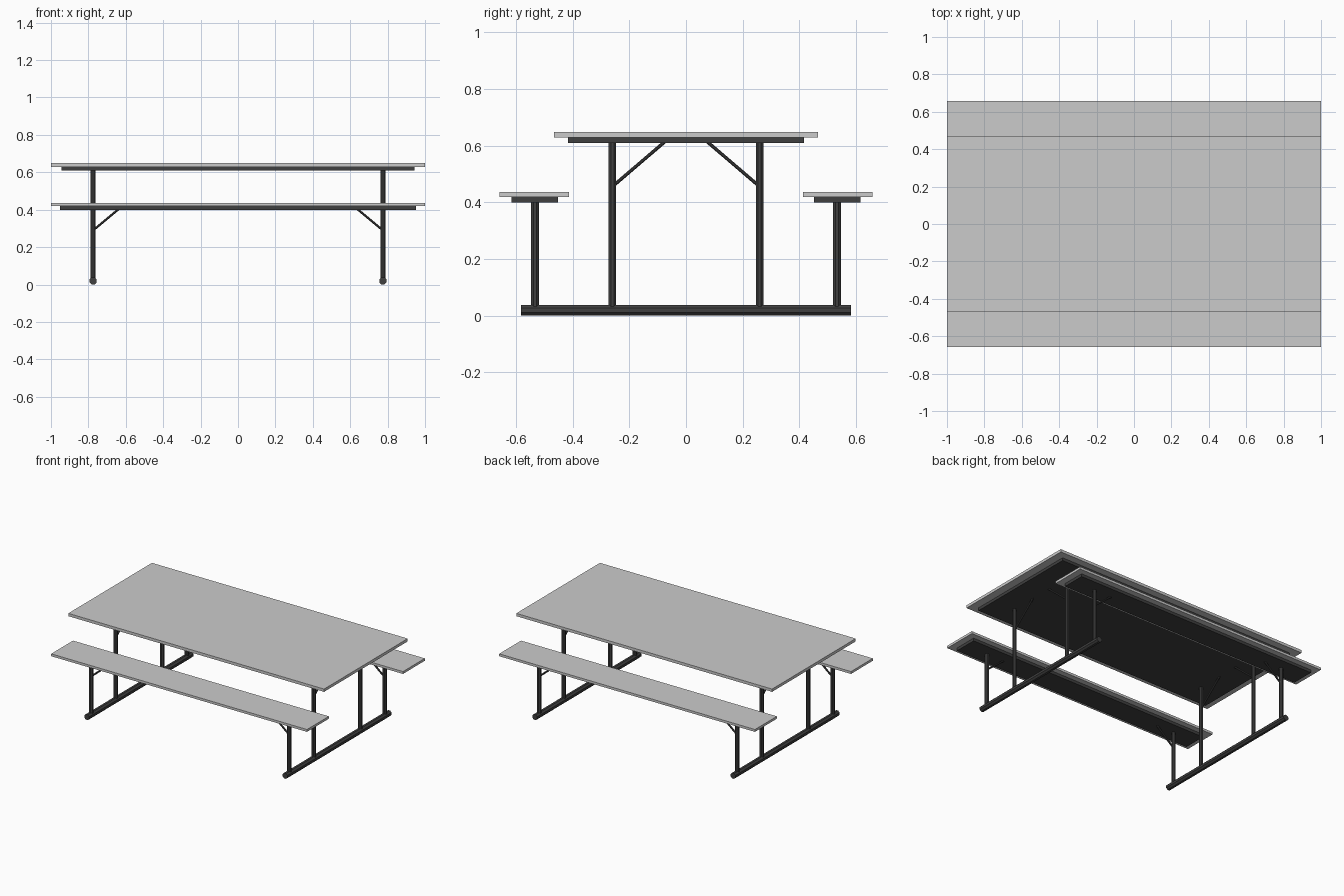
import bpy
from mathutils import Vector, Matrix
from math import pi, cos

if "Cube" in bpy.data.objects:
    bpy.data.objects.remove(bpy.data.objects["Cube"])

dark = bpy.data.materials.new("dark_metal")
dark.diffuse_color = (0.05, 0.05, 0.05, 1)
dark.use_nodes = True
dark.node_tree.nodes["Principled BSDF"].inputs["Base Color"].default_value = dark.diffuse_color


def slab(name, x, y0, y1, z0, z1, mat=None):
    """Box centred on x with half length x."""
    bpy.ops.mesh.primitive_cube_add(size=1)
    ob = bpy.context.object
    ob.name = name
    ob.data.transform(Matrix.Diagonal((2 * x, y1 - y0, z1 - z0, 1)))
    ob.location = (0, (y0 + y1) / 2, (z0 + z1) / 2)
    if mat:
        ob.data.materials.append(mat)
    return ob


def tube(name, a, b, r, sides=8):
    """Faceted tube from a to b; r is the distance to the flats."""
    a, b = Vector(a), Vector(b)
    d = b - a
    bpy.ops.mesh.primitive_cylinder_add(vertices=sides, radius=r / cos(pi / sides), depth=d.length)
    ob = bpy.context.object
    ob.name = name
    ob.data.transform(Matrix.Rotation(pi / sides, 4, 'Z'))
    ob.data.transform(d.to_track_quat('Z', 'Y').to_matrix().to_4x4())
    ob.location = (a + b) / 2
    ob.data.materials.append(dark)
    return ob


# Table top and its under-frame
slab("table_top", 1.0, -0.467, 0.467, 0.63, 0.65)
slab("table_underframe", 0.943, -0.417, 0.417, 0.61, 0.63, dark)

# Benches and their under-frames
for s, side in ((-1, "front"), (1, "back")):
    ys = sorted((s * 0.414, s * 0.658))
    slab(side + "_bench_seat", 1.0, *ys, 0.42, 0.437)
    ys = sorted((s * 0.452, s * 0.617))
    slab(side + "_bench_underframe", 0.953, *ys, 0.40, 0.42, dark)

# End frames: ground rail, posts and diagonal braces
for e, end in ((-1, "left"), (1, "right")):
    x = e * 0.775
    tube(end + "_ground_rail", (x, -0.582, 0.02), (x, 0.582, 0.02), 0.019)
    for s, side in ((-1, "front"), (1, "back")):
        tag = f"{end}_{side}_"
        tube(tag + "table_leg", (x, s * 0.26, 0.025), (x, s * 0.26, 0.615), 0.0135)
        tube(tag + "bench_leg", (x, s * 0.533, 0.025), (x, s * 0.533, 0.405), 0.0135)
        tube(tag + "table_brace", (x, s * 0.255, 0.461), (x, s * 0.075, 0.615), 0.006)
        tube(tag + "bench_brace", (x, s * 0.533, 0.29), (e * 0.635, s * 0.533, 0.407), 0.006)

# Drop the model exactly onto the ground plane
for ob in bpy.data.objects:
    ob.location.z -= 0.001
